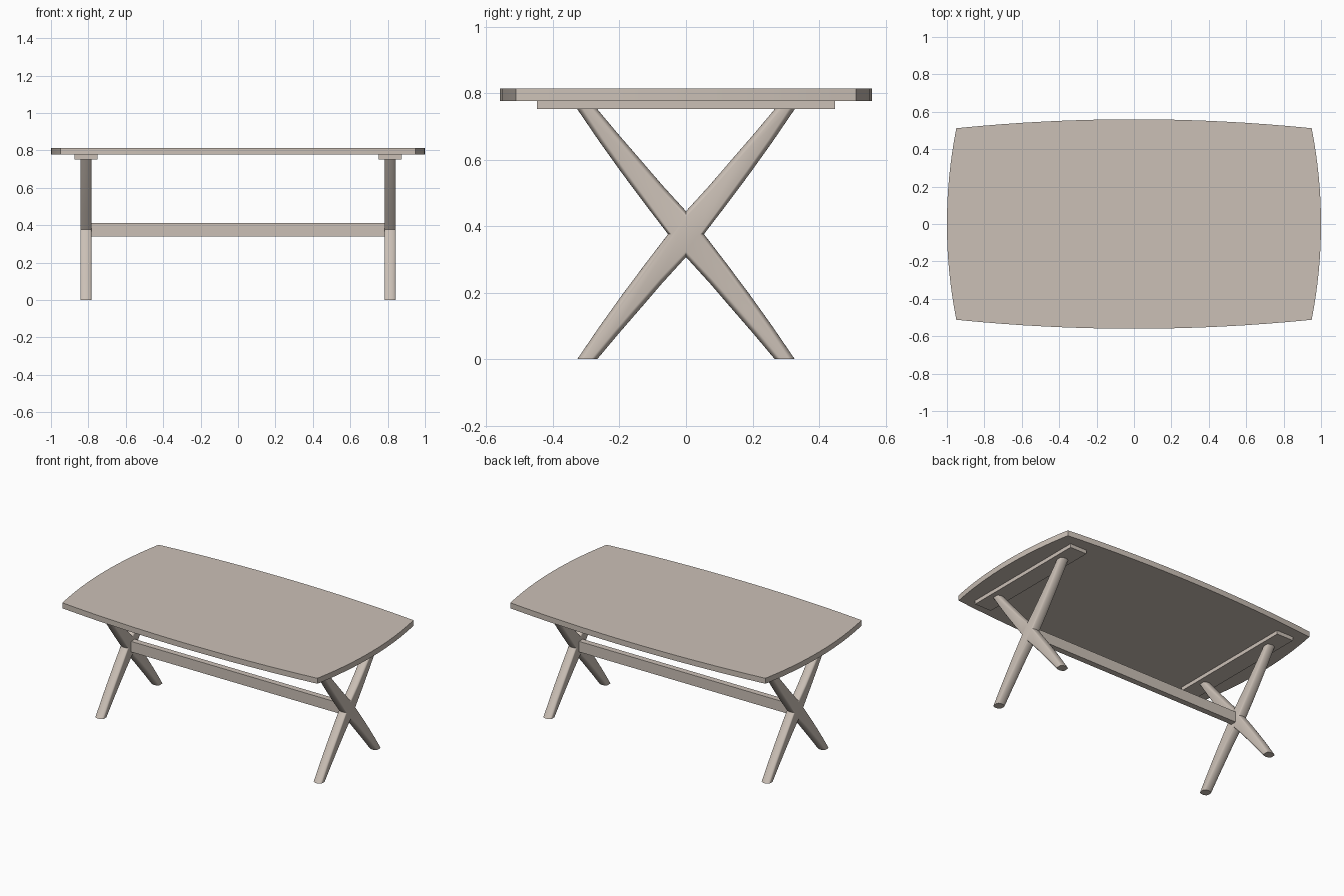
import bpy, bmesh, math

if "Cube" in bpy.data.objects:
    bpy.data.objects.remove(bpy.data.objects["Cube"])

wood = bpy.data.materials.new("pale wood")
wood.diffuse_color = (0.60, 0.53, 0.47, 1)
wood.use_nodes = True
wood.node_tree.nodes["Principled BSDF"].inputs["Base Color"].default_value = wood.diffuse_color


def loft(name, rings, smooth=None):
    """Join closed rings of points into a capped solid."""
    bm = bmesh.new()
    vs = [[bm.verts.new(p) for p in r] for r in rings]
    n = len(vs[0])
    for a, b in zip(vs, vs[1:]):
        for i in range(n):
            j = (i + 1) % n
            bm.faces.new((a[i], a[j], b[j], b[i]))
    bm.faces.new(vs[0][::-1])
    bm.faces.new(vs[-1])
    bmesh.ops.recalc_face_normals(bm, faces=bm.faces)
    me = bpy.data.meshes.new(name)
    bm.to_mesh(me)
    bm.free()
    me.materials.append(wood)
    ob = bpy.data.objects.new(name, me)
    bpy.context.collection.objects.link(ob)
    if smooth:
        bpy.ops.object.select_all(action='DESELECT')
        bpy.context.view_layer.objects.active = ob
        ob.select_set(True)
        bpy.ops.object.shade_smooth_by_angle(angle=math.radians(smooth))
    return ob


def box(name, x0, x1, y, z0, z1):
    sq = [(x0, -y), (x1, -y), (x1, y), (x0, y)]
    return loft(name, [[(a, b, z) for a, b in sq] for z in (z0, z1)])


# Tabletop: bowed on all four sides, with crisp corners
CX, CY, N = 0.95, 0.512, 16
outline = []
for i in range(N):
    t = -1 + 2 * i / N
    outline.append((t * CX, -0.56 + (0.56 - CY) * t * t))
for i in range(N):
    t = -1 + 2 * i / N
    outline.append((1 - (1 - CX) * t * t, t * CY))
outline += [(-x, -y) for x, y in outline]
loft("tabletop", [[(x, y, z) for x, y in outline] for z in (0.777, 0.814)], 20)

# Crossed legs: X outline with rounded edges between two flat faces
MID = 0.376
full = [(0, 0.307), (0.072, 0.228), (0.139, 0.150), (0.204, 0.075), (0.267, 0),
        (0.327, 0), (0.263, 0.094), (0.196, 0.188), (0.126, 0.282), (0.054, MID)]
flat = [(0, 0.325), (0.077, 0.243), (0.150, 0.160), (0.219, 0.080), (0.286, 0),
        (0.309, 0), (0.246, 0.094), (0.180, 0.188), (0.112, 0.282), (0.041, MID)]


def x_outline(q):
    right = q + [(y, 2 * MID - z) for y, z in q[-2::-1]]
    return right + [(-y, z) for y, z in right[-2:0:-1]]


F, G = x_outline(flat), x_outline(full)
for side, label in ((-1, "left"), (1, "right")):
    cx = side * 0.813
    rings = []
    for k in range(13):
        a = math.radians(-90 + 15 * k)
        w = math.cos(a)
        rings.append([(cx + 0.03 * math.sin(a), f[0] + (g[0] - f[0]) * w,
                       f[1] + (g[1] - f[1]) * w) for f, g in zip(F, G)])
    loft(label + "_crossed_legs", rings, 30)
    # Batten joining the legs to the top
    box(label + "_top_batten", cx - 0.062, cx + 0.062, 0.448, 0.752, 0.777)

# Stretcher between the leg crossings
box("stretcher", -0.80, 0.80, 0.02, 0.34, 0.411)
